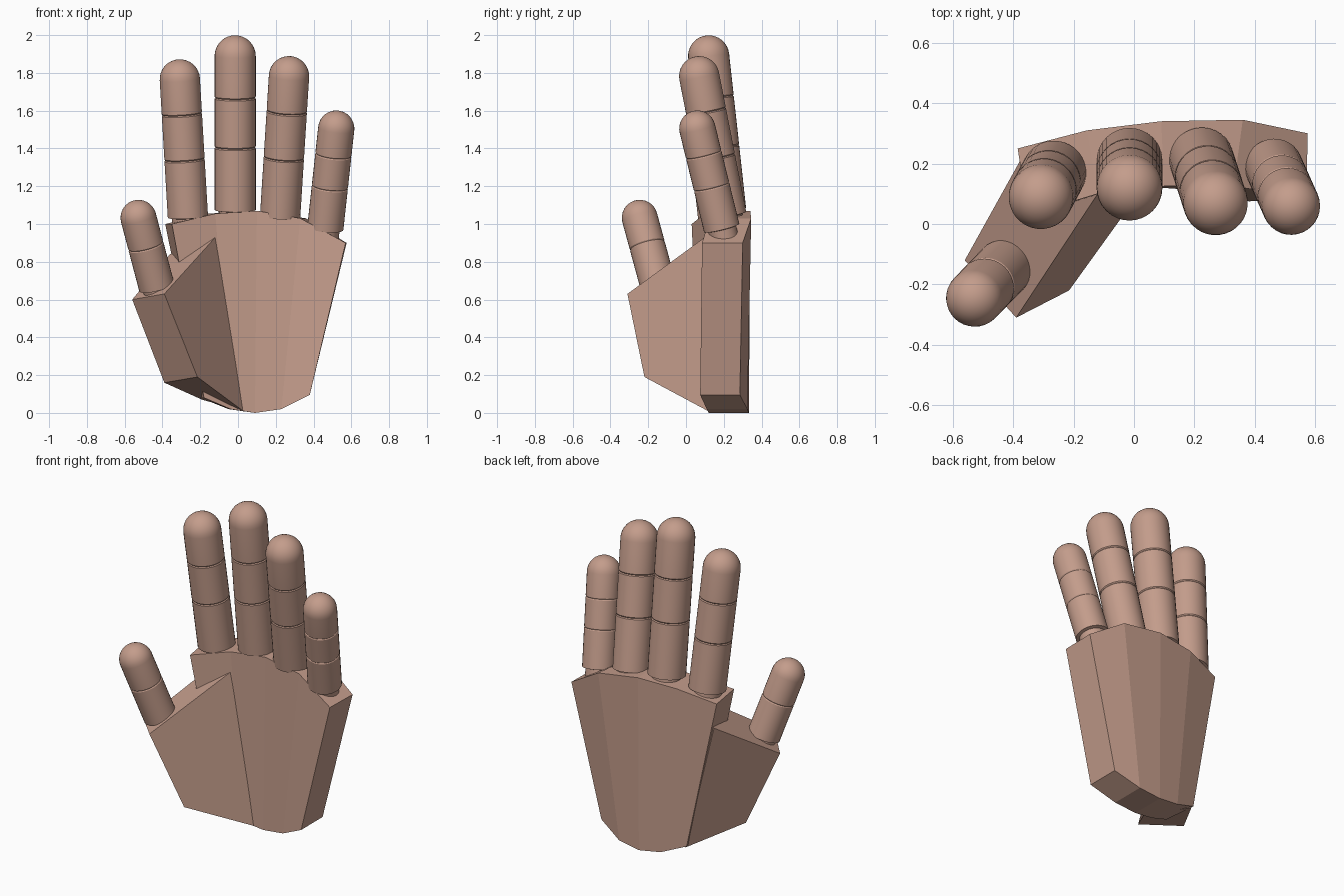
import bpy, bmesh, math
from mathutils import Vector

if "Cube" in bpy.data.objects:
    bpy.data.objects.remove(bpy.data.objects["Cube"])

skin = bpy.data.materials.new("skin")
skin.diffuse_color = (0.55, 0.335, 0.26, 1)
skin.use_nodes = True
skin.node_tree.nodes["Principled BSDF"].inputs["Base Color"].default_value = skin.diffuse_color


def make(name, bm):
    bmesh.ops.recalc_face_normals(bm, faces=bm.faces)
    me = bpy.data.meshes.new(name)
    bm.to_mesh(me)
    bm.free()
    me.materials.append(skin)
    ob = bpy.data.objects.new(name, me)
    bpy.context.collection.objects.link(ob)
    return ob


def loft(name, rings):
    """Skin a row of four-cornered sections and cap both ends."""
    bm = bmesh.new()
    rows = [[bm.verts.new(p) for p in r] for r in rings]
    for a, b in zip(rows, rows[1:]):
        for i in range(4):
            j = (i + 1) % 4
            bm.faces.new((a[i], a[j], b[j], b[i]))
    bm.faces.new(rows[0])
    bm.faces.new(rows[-1])
    return make(name, bm)


# Palm: sections from thumb side to little side (front top, back top, back bottom, front bottom)
loft("palm", [
    [(-0.35, 0.03, 1.00), (-0.385, 0.25, 1.00), (-0.20, 0.28, 0.08), (-0.18, 0.07, 0.08)],
    [(-0.12, 0.10, 1.055), (-0.155, 0.31, 1.055), (-0.05, 0.32, 0.02), (-0.04, 0.11, 0.02)],
    [(0.10, 0.125, 1.07), (0.09, 0.34, 1.07), (0.09, 0.333, 0.0), (0.09, 0.12, 0.0)],
    [(0.33, 0.125, 1.03), (0.36, 0.345, 1.03), (0.23, 0.325, 0.02), (0.23, 0.11, 0.02)],
    [(0.57, 0.085, 0.90), (0.575, 0.30, 0.90), (0.38, 0.285, 0.095), (0.38, 0.075, 0.095)],
])

# Thumb base: wedge running from the palm out to the thumb
loft("thumb_base", [
    [(-0.56, -0.12, 0.60), (-0.39, -0.31, 0.63), (-0.215, -0.22, 0.19), (-0.39, -0.03, 0.16)],
    [(-0.36, 0.24, 0.84), (-0.12, 0.10, 0.93), (0.03, 0.12, 0.008), (-0.19, 0.275, 0.07)],
])


def finger(name, base, tip, r, seams):
    """Lathe a finger: knuckle ball, grooved joints and a round tip."""
    base, tip = Vector(base), Vector(tip)
    length = (tip - base).length
    prof = [(0, -0.12), (r * 0.8, -0.12), (r * 0.8, 0), (r, 0.004)]
    for s in seams:
        d = s * length
        prof += [(r, d - 0.006), (r * 0.96, d), (r, d + 0.006)]
    n = 8
    prof += [(r * math.cos(k * math.pi / 2 / n), length + r * math.sin(k * math.pi / 2 / n))
             for k in range(n)] + [(0, length + r)]
    bm = bmesh.new()
    vs = [bm.verts.new((x, 0, z)) for x, z in prof]
    es = [bm.edges.new(p) for p in zip(vs, vs[1:])]
    bmesh.ops.spin(bm, geom=vs + es, cent=(0, 0, 0), axis=(0, 0, 1),
                   angle=2 * math.pi, steps=32, use_merge=True)
    bmesh.ops.remove_doubles(bm, verts=bm.verts, dist=1e-5)
    ob = make(name, bm)
    ob.location = base
    ob.rotation_euler = (tip - base).to_track_quat('Z', 'Y').to_euler()
    bpy.context.view_layer.objects.active = ob
    ob.select_set(True)
    bpy.ops.object.shade_smooth_by_angle(angle=math.radians(30))
    ob.select_set(False)


# Fingers: base centre, centre of the round tip, radius, joint positions
finger("index_finger", (-0.265, 0.17, 1.035), (-0.308, 0.09, 1.765), 0.107, (0.42, 0.75))
finger("middle_finger", (-0.015, 0.21, 1.07), (-0.015, 0.12, 1.89), 0.109, (0.41, 0.73))
finger("ring_finger", (0.223, 0.215, 1.04), (0.27, 0.07, 1.782), 0.107, (0.42, 0.75))
finger("little_finger", (0.462, 0.19, 0.975), (0.52, 0.06, 1.505), 0.096, (0.42, 0.74))
finger("thumb", (-0.43, -0.145, 0.665), (-0.527, -0.245, 1.033), 0.095, (0.6,))
